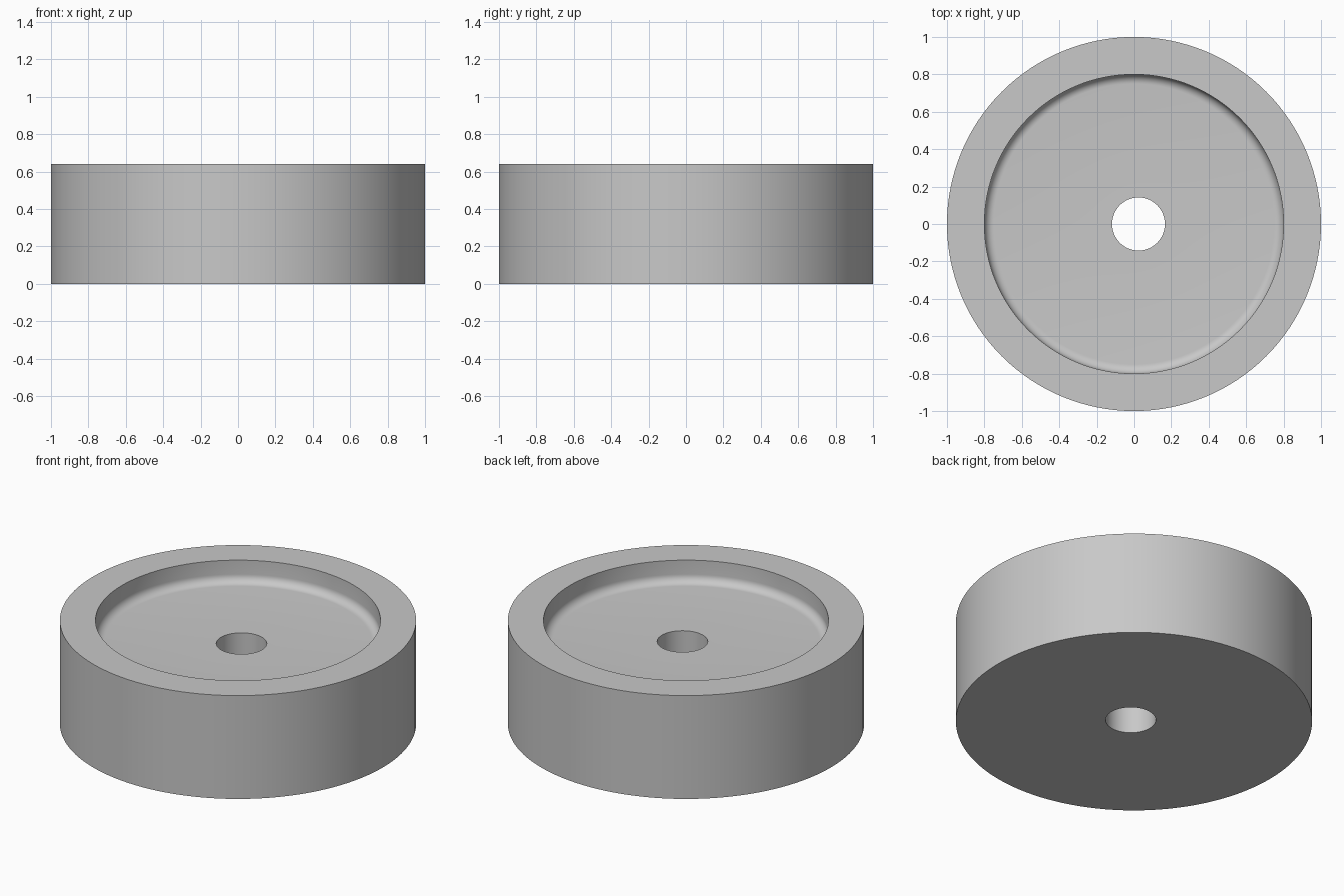
import bpy, bmesh, math

if "Cube" in bpy.data.objects:
    bpy.data.objects.remove(bpy.data.objects["Cube"])

SEG = 128
HEIGHT, FLOOR = 0.64, 0.503
RECESS_R, FILLET = 0.80, 0.05
HOLE_R, HOLE_X = 0.142, 0.024

# Closed cross-section as rings: (radius, height, x offset of the ring centre)
rings = [(HOLE_R, 0, HOLE_X), (1, 0, 0), (1, HEIGHT, 0), (RECESS_R, HEIGHT, 0)]
# Rounded corner between recess wall and floor
for i in range(9):
    a = math.pi / 2 * i / 8
    rings.append((RECESS_R - FILLET + FILLET * math.cos(a),
                  FLOOR + FILLET - FILLET * math.sin(a), 0))
# Off-centre through hole, top edge
rings.append((HOLE_R, FLOOR, HOLE_X))

bm = bmesh.new()
loops = []
for r, z, x in rings:
    loops.append([bm.verts.new((x + r * math.cos(2 * math.pi * k / SEG),
                                r * math.sin(2 * math.pi * k / SEG), z))
                  for k in range(SEG)])
for i, lower in enumerate(loops):
    upper = loops[(i + 1) % len(loops)]
    for k in range(SEG):
        n = (k + 1) % SEG
        bm.faces.new((lower[k], lower[n], upper[n], upper[k]))
bmesh.ops.recalc_face_normals(bm, faces=bm.faces)

mesh = bpy.data.meshes.new("recessed_disc")
bm.to_mesh(mesh)
bm.free()

grey = bpy.data.materials.new("plain_grey")
grey.diffuse_color = (0.58, 0.58, 0.58, 1)
grey.use_nodes = True
grey.node_tree.nodes["Principled BSDF"].inputs["Base Color"].default_value = grey.diffuse_color
mesh.materials.append(grey)

disc = bpy.data.objects.new("recessed_disc", mesh)
bpy.context.collection.objects.link(disc)
bpy.context.view_layer.objects.active = disc
disc.select_set(True)
bpy.ops.object.shade_smooth_by_angle(angle=math.radians(30))
